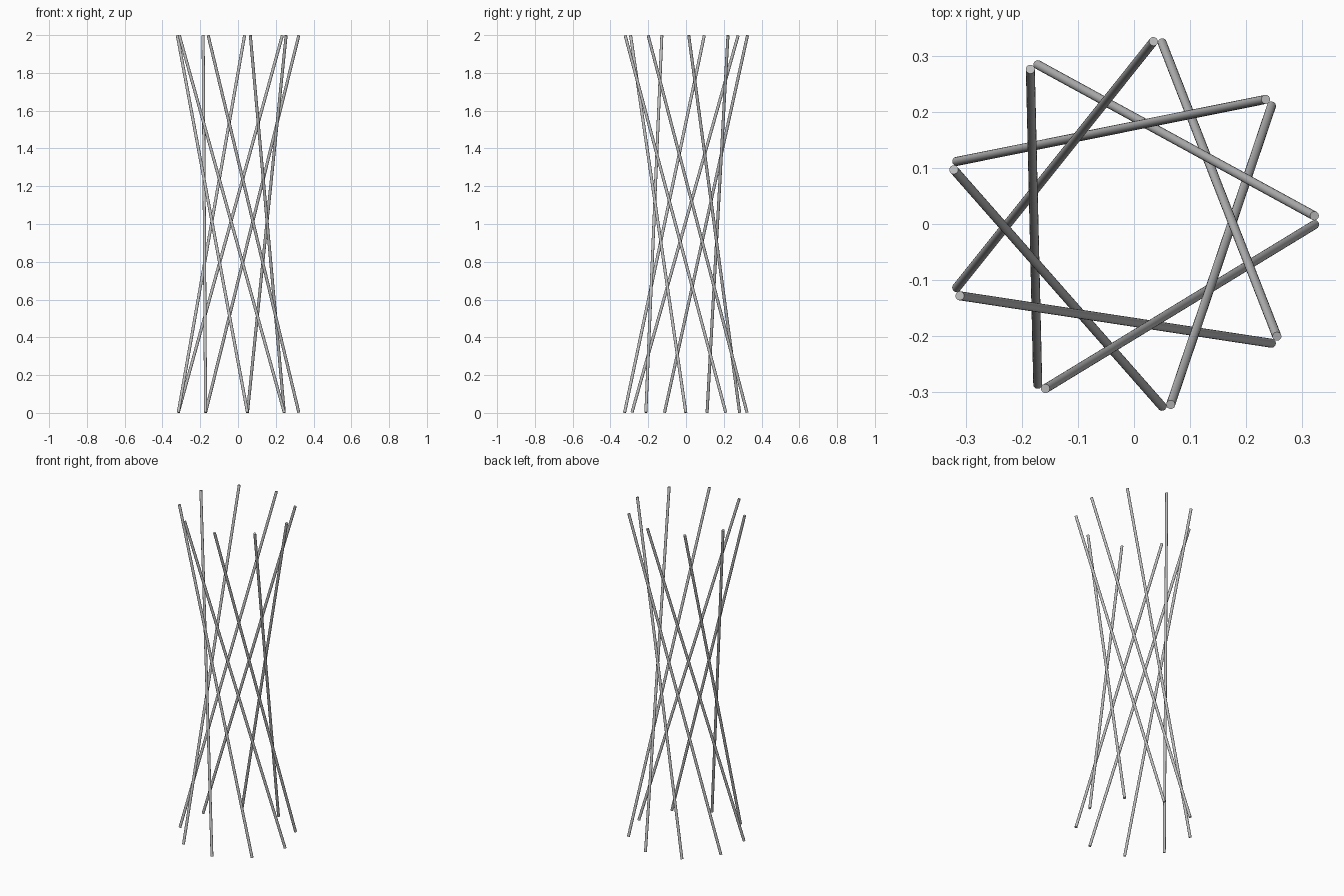
import bpy
from math import cos, sin, radians
from mathutils import Vector

cube = bpy.data.objects.get("Cube")
if cube:
    bpy.data.objects.remove(cube, do_unlink=True)

ROD_COUNT = 9
RING_RADIUS = 0.329
ROD_RADIUS = 0.008
TWIST = radians(-117.3)      # turn of each rod from floor ring to top ring
CENTRE = Vector((-0.007, -0.001, 0))
END_INSET = 0.002            # keeps the tilted end caps inside the height
HEIGHT = 2.0

metal = bpy.data.materials.new("grey metal")
metal.use_nodes = True
colour = (0.52, 0.52, 0.52, 1)
metal.diffuse_color = colour
metal.node_tree.nodes["Principled BSDF"].inputs["Base Color"].default_value = colour


def ring_point(angle, z):
    return CENTRE + Vector((RING_RADIUS * cos(angle), RING_RADIUS * sin(angle), z))


def add_rod(name, start, end):
    axis = end - start
    bpy.ops.mesh.primitive_cylinder_add(
        vertices=24, radius=ROD_RADIUS, depth=axis.length,
        location=(start + end) / 2,
        rotation=axis.to_track_quat("Z", "Y").to_euler())
    rod = bpy.context.object
    rod.name = name
    rod.data.materials.append(metal)
    bpy.ops.object.shade_smooth_by_angle()


# Straight slanted rods that together form a waisted, twisted bundle
for i in range(ROD_COUNT):
    angle = radians(360 * i / ROD_COUNT)
    add_rod(f"slanted_rod_{i + 1}",
            ring_point(angle, END_INSET),
            ring_point(angle + TWIST, HEIGHT - END_INSET))
